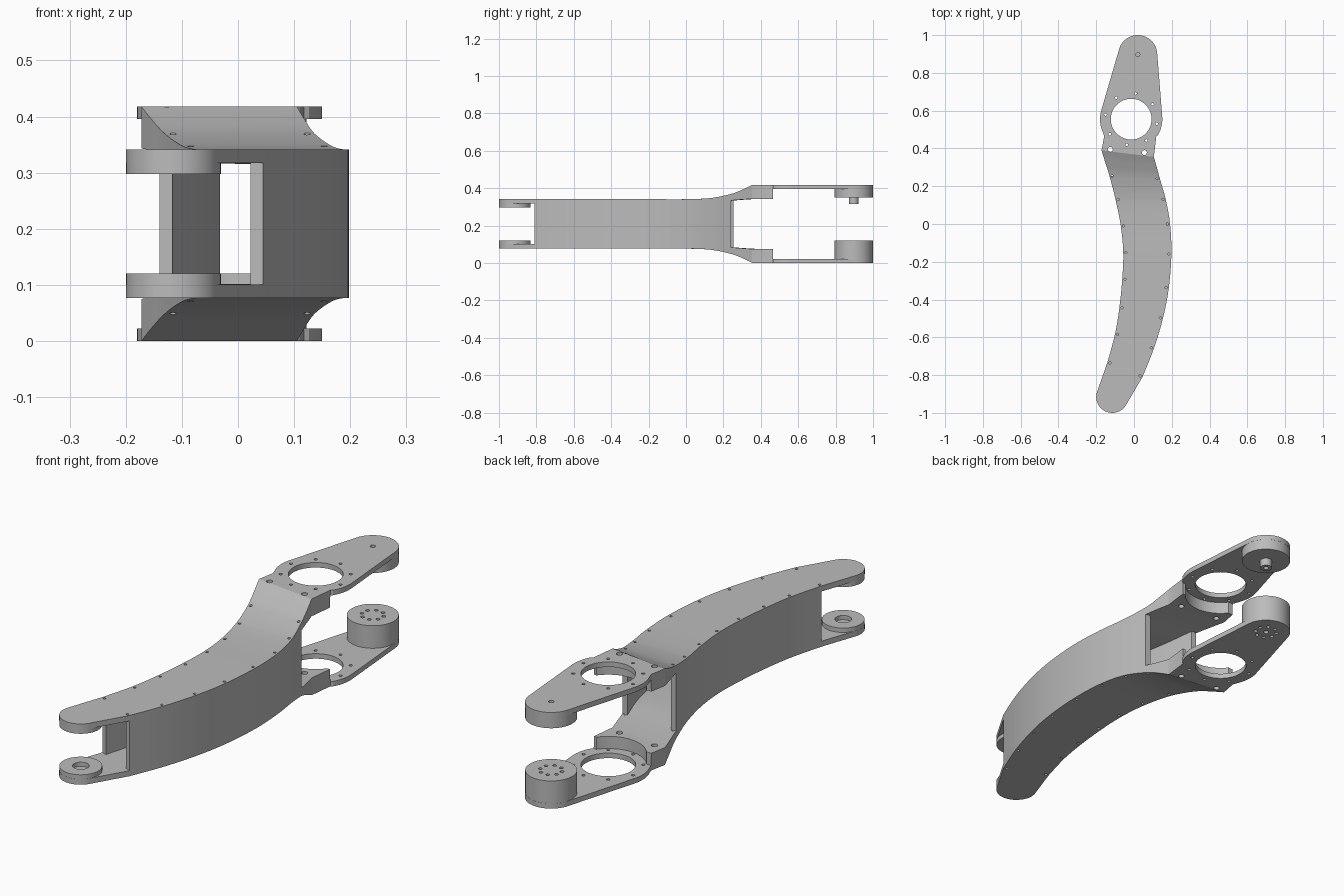
import bpy
import bmesh
from math import sin, cos, radians, pi
from mathutils import Vector, Matrix

cube = bpy.data.objects.get("Cube")
if cube:
    bpy.data.objects.remove(cube)

grey = bpy.data.materials.new("metal_grey")
grey.use_nodes = True
COLOUR = (0.5, 0.5, 0.5, 1)
grey.diffuse_color = COLOUR
grey.node_tree.nodes["Principled BSDF"].inputs["Base Color"].default_value = COLOUR

MID = 0.209                       # height of the mirror plane between both plates
EAR, EAR_R = Vector((-0.115, -0.915)), 0.085
HUB, HUB_R = Vector((-0.015, 0.555)), 0.165
TIP, TIP_R = Vector((0.02, 0.897)), 0.103

# Arm stations: left x, y, right x, y, outer and inner distance from mid plane
ARM = [
    (-0.140, -0.73, 0.045, -0.81, 0.132, 0.108),
    (-0.100, -0.58, 0.105, -0.66, 0.132, 0.108),
    (-0.077, -0.44, 0.153, -0.50, 0.132, 0.108),
    (-0.062, -0.29, 0.184, -0.34, 0.132, 0.108),
    (-0.057, -0.15, 0.198, -0.16, 0.132, 0.108),
    (-0.070, -0.01, 0.191, 0.00, 0.132, 0.108),
    (-0.098, 0.13, 0.168, 0.13, 0.138, 0.112),
    (-0.130, 0.255, 0.137, 0.24, 0.160, 0.125),
    (-0.155, 0.335, 0.118, 0.31, 0.187, 0.131),
    (-0.172, 0.39, 0.105, 0.355, 0.209, 0.134),
]


def spline(points, steps=5):
    """Smooth curve through all stations."""
    pts = [Vector(p) for p in points]
    out = []
    for i in range(len(pts) - 1):
        a, b, c, d = pts[max(i - 1, 0)], pts[i], pts[i + 1], pts[min(i + 2, len(pts) - 1)]
        for k in range(steps):
            t = k / steps
            out.append(b + (c - a) * (t / 2) + (a * 2 - b * 5 + c * 4 - d) * (t * t / 2)
                       + (b * 3 - a - c * 3 + d) * (t ** 3 / 2))
    return out + [pts[-1]]


def arc(centre, r, axis, start, end, steps, outer, inner):
    """Left and right points of a round end, paired across its axis."""
    axis = axis.normalized()
    side = Vector((axis.y, -axis.x))
    out = []
    for i in range(steps + 1):
        a = radians(start + (end - start) * i / steps)
        left = centre - side * r * cos(a) + axis * r * sin(a)
        right = centre + side * r * cos(a) + axis * r * sin(a)
        out.append((*left, *right, outer, inner))
    return out


def finish(name, bm):
    bmesh.ops.recalc_face_normals(bm, faces=bm.faces)
    mesh = bpy.data.meshes.new(name)
    bm.to_mesh(mesh)
    bm.free()
    mesh.materials.append(grey)
    ob = bpy.data.objects.new(name, mesh)
    bpy.context.collection.objects.link(ob)
    return ob


def loft(name, sections):
    """Skin a chain of four-cornered sections and cap the ends."""
    bm = bmesh.new()
    rings = [[bm.verts.new(p) for p in s] for s in sections]
    for a, b in zip(rings, rings[1:]):
        for i in range(4):
            j = (i + 1) % 4
            bm.faces.new((a[i], a[j], b[j], b[i]))
    bm.faces.new(rings[0])
    bm.faces.new(rings[-1])
    return finish(name, bm)


def cylinders(name, discs, z0, z1, segments=48):
    """One object holding upright cylinders given as (x, y, radius)."""
    bm = bmesh.new()
    for x, y, r in discs:
        bmesh.ops.create_cone(bm, cap_ends=True, segments=segments, radius1=r, radius2=r,
                              depth=abs(z1 - z0),
                              matrix=Matrix.Translation((x, y, (z0 + z1) / 2)))
    return finish(name, bm)


def cut(ob, *cutters):
    """Subtract the cutters for good, then remove them."""
    for c in cutters:
        c.hide_render = True
        mod = ob.modifiers.new("cut", "BOOLEAN")
        mod.operation, mod.solver, mod.object = "DIFFERENCE", "EXACT", c
    bpy.context.view_layer.update()
    graph = bpy.context.evaluated_depsgraph_get()
    mesh = bpy.data.meshes.new_from_object(ob.evaluated_get(graph))
    ob.modifiers.clear()
    ob.data = mesh
    for c in cutters:
        bpy.data.objects.remove(c)


arm = spline(ARM)

# Full plate outline: rounded ear, arm, thick neck block, hub bulge, fork tip
fork_axis = TIP - HUB
slope = 10.4
plate = arc(EAR, EAR_R, Vector((0.42, 0.91)), -89, 0, 12, 0.132, 0.108)
plate += [tuple(s) for s in arm]
plate += [(-0.158, 0.464, 0.118, 0.464, 0.209, 0.134),
          (-0.158, 0.465, 0.118, 0.465, 0.209, 0.187)]
plate += arc(HUB, HUB_R, fork_axis, -25, slope, 8, 0.209, 0.187)
plate += arc(TIP, TIP_R, fork_axis, slope, 89, 14, 0.209, 0.187)

# Screw holes along both arm edges, around the hub, at the neck and tip
screws = []
for lx, ly, rx, ry, *_ in ARM[:-2]:
    left, right = Vector((lx, ly)), Vector((rx, ry))
    inset = (right - left).normalized() * 0.014
    screws += [(*(left + inset), 0.006), (*(right - inset), 0.006)]
for i in range(8):
    a = radians(35 + 45 * i)
    screws.append((HUB.x + 0.138 * cos(a), HUB.y + 0.138 * sin(a), 0.007))
screws += [(-0.125, 0.395, 0.013), (0.055, 0.378, 0.013), (*TIP, 0.011)]

parts = []
for side, label in ((1, "upper"), (-1, "lower")):
    def z(offset):
        return MID + side * offset

    body = loft(label + "_plate", [
        ((lx, ly, z(o)), (rx, ry, z(o)), (rx, ry, z(i)), (lx, ly, z(i)))
        for lx, ly, rx, ry, o, i in plate])
    cut(body,
        cylinders("relief_cutter", [(*HUB, 0.15)], z(0.09), z(0.187), 64),
        cylinders("hub_cutter", [(*HUB, 0.108)], z(0.15), z(0.3), 64),
        cylinders("screw_cutter", screws, z(0.12), z(0.3), 12))

    # Round boss with a blind bore inside the front ear
    ear = cylinders(label + "_ear_boss", [(*EAR, EAR_R - 0.0005)], z(0.089), z(0.112))
    cut(ear, cylinders("bore_cutter", [(*EAR, 0.033)], z(0.05), z(0.107)))

    # Round boss at the fork tip
    depth = 0.14 if side > 0 else 0.089
    boss = cylinders(label + "_fork_boss", [(*TIP, TIP_R - 0.0005)], z(depth), z(0.19))
    parts += [body, ear, boss]
    if side < 0:
        ring = [(TIP.x + 0.045 * cos(a), TIP.y + 0.045 * sin(a), 0.008)
                for a in (i * pi / 4 + 0.3 for i in range(8))]
        for target in (boss, body):
            cut(target, cylinders("pattern_cutter", ring, z(0.05), z(0.3), 12))

# Pin under the upper fork boss
pin = cylinders("fork_pin", [(*TIP, 0.025)], MID + 0.106, MID + 0.145, 32)
cut(pin, cylinders("pin_bore_cutter", [(*TIP, 0.011)], MID + 0.08, MID + 0.13, 16))
parts.append(pin)

# Side walls between the plates
for name, flip in (("right_wall", False), ("left_wall", True)):
    sections = []
    for s in arm[:36]:
        left, right = Vector(s[0:2]), Vector(s[2:4])
        a, b = (right, left) if flip else (left, right)
        b = a + (b - a).normalized() * 0.025
        h = s[5] + 0.004
        sections.append(((*a, MID - h), (*b, MID - h), (*b, MID + h), (*a, MID + h)))
    parts.append(loft(name, sections))

# Smooth shading with crisp edges
bpy.ops.object.select_all(action="DESELECT")
for ob in parts:
    ob.select_set(True)
bpy.context.view_layer.objects.active = parts[0]
bpy.ops.object.shade_smooth_by_angle(angle=radians(25))
